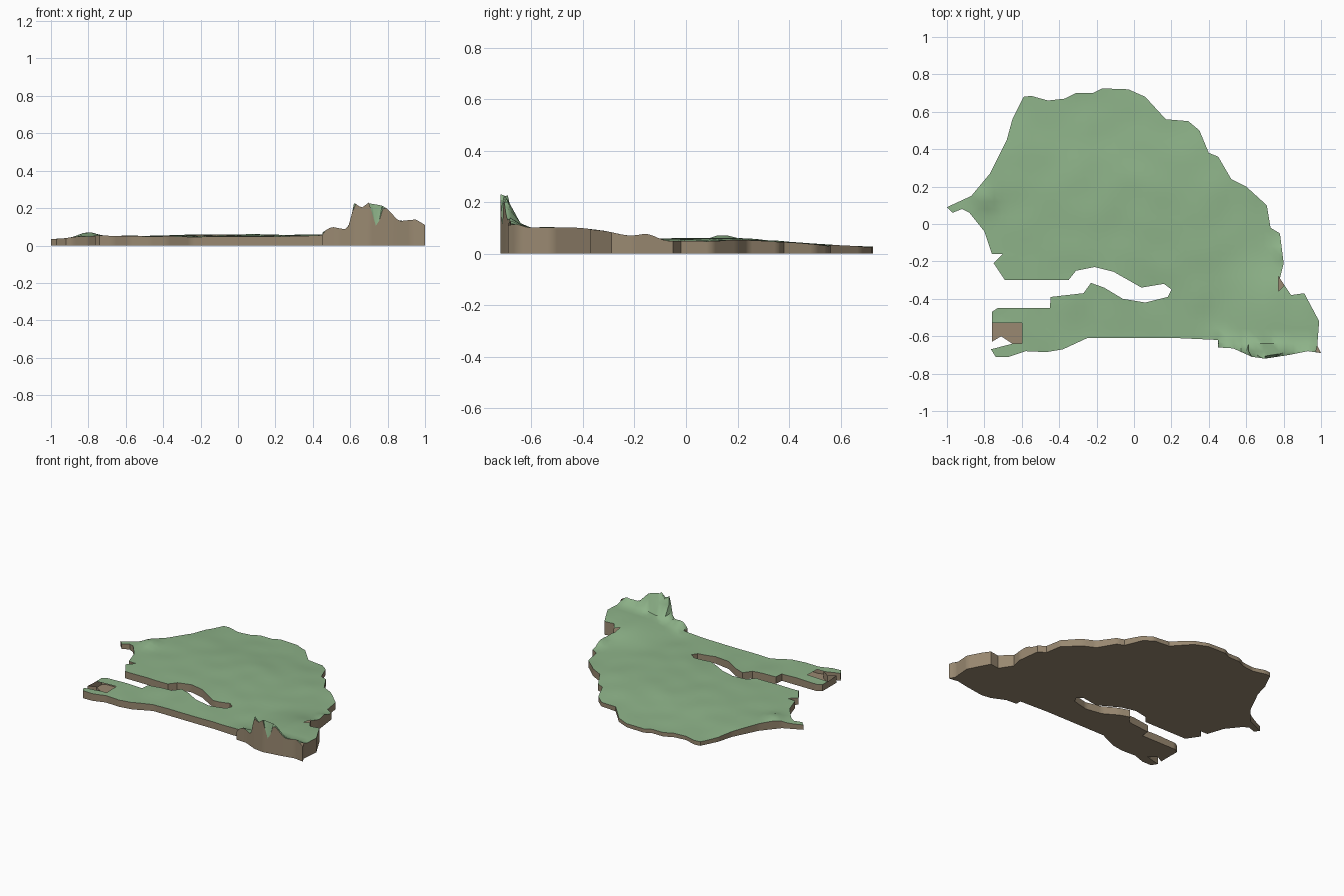
import bpy, bmesh, math
from mathutils import Vector, noise
from mathutils.geometry import delaunay_2d_cdt

if "Cube" in bpy.data.objects:
    bpy.data.objects.remove(bpy.data.objects["Cube"])

# Coast and border outline, clockwise from the western cape
OUTLINE = [
    (-1, .09), (-.87, .15), (-.77, .27), (-.68, .45), (-.65, .56), (-.59, .68), (-.55, .685),
    (-.46, .66), (-.37, .67), (-.31, .7), (-.22, .7), (-.17, .725), (-.03, .72), (.06, .68),
    (.17, .56), (.29, .55), (.35, .5), (.4, .38), (.45, .36), (.52, .24), (.6, .2), (.71, .1),
    (.73, -.02), (.78, -.05), (.8, -.21), (.78, -.29), (.84, -.38), (.91, -.37), (.99, -.52),
    (.98, -.65), (1, -.69), (.93, -.68), (.83, -.7), (.7, -.72), (.63, -.71), (.53, -.665),
    (.45, -.66), (.45, -.62), (.23, -.61), (-.25, -.61), (-.38, -.67), (-.47, -.685),
    (-.58, -.68), (-.67, -.71), (-.74, -.71), (-.765, -.67), (-.65, -.64), (-.71, -.6),
    (-.76, -.63), (-.76, -.47), (-.73, -.45), (-.45, -.45), (-.445, -.39), (-.27, -.37),
    (-.23, -.315), (-.16, -.34), (-.06, -.4), (.06, -.42), (.18, -.39), (.2, -.35),
    (.16, -.32), (.04, -.34), (-.11, -.255), (-.21, -.23), (-.31, -.25), (-.35, -.3),
    (-.69, -.3), (-.75, -.21), (-.7, -.16), (-.76, -.16), (-.8, -.04), (-.88, .06),
    (-.92, .08), (-.97, .06)]
# Skyline of the south-eastern hills: x, height
RIDGE = [(.45, .07), (.5, .1), (.58, .085), (.6, .12), (.62, .23), (.66, .2), (.7, .23),
         (.78, .215), (.86, .13), (.95, .14), (1, .11)]
SOUTH = [(.45, -.66), (.53, -.665), (.63, -.71), (.7, -.72), (.83, -.7), (1, -.69)]


def lerp(table, x):
    for (a, p), (b, q) in zip(table, table[1:]):
        if x <= b:
            return p + (q - p) * max(0, (x - a) / (b - a))
    return table[-1][1]


def smooth(t):
    t = min(1, max(0, t))
    return t * t * (3 - 2 * t)


def bump(x, y, cx, cy, r, h):
    return h * math.exp(-((x - cx) ** 2 + (y - cy) ** 2) / r ** 2)


def height(x, y):
    h = .05 - .022 * smooth((y - .2) / .5) - .018 * smooth((-x - .8) / .2)
    h += .008 * smooth((.7 - abs(x - .1)) / .5) * smooth((.5 - abs(y)) / .4)
    h += .05 * smooth((x - .4) / .35) * smooth((-y - .05) / .4)
    h += bump(x, y, -.8, .14, .06, .025) + bump(x, y, .79, -.15, .05, .02)
    h += .006 * noise.noise(Vector((x * 6, y * 6, 0)))
    if x > .45 and y < -.55:
        d = y - lerp(SOUTH, x)
        top = lerp(RIDGE, x)
        if d < .012 and .7 < x < .78:                      # gap in the outer wall
            top = .09 + .13 * abs(x - .742) / .04
        h += (top - h) * min(1, max(0, 1 - (d - .012) / .065))
    return max(.02, h)


def material(name, col):
    m = bpy.data.materials.new(name)
    m.diffuse_color = (*col, 1)
    m.use_nodes = True
    m.node_tree.nodes["Principled BSDF"].inputs["Base Color"].default_value = m.diffuse_color
    return m


def make(name, bm, mat):
    me = bpy.data.meshes.new(name)
    bm.to_mesh(me)
    bm.free()
    me.materials.append(mat)
    ob = bpy.data.objects.new(name, me)
    bpy.context.collection.objects.link(ob)
    bpy.context.view_layer.objects.active = ob
    ob.select_set(True)
    bpy.ops.object.shade_smooth_by_angle(angle=math.radians(40))
    ob.select_set(False)


green = material("grass green", (.27, .45, .25))
brown = material("earth brown", (.32, .25, .165))

# Resample the outline finely
edge = []
for a, b in zip(OUTLINE, OUTLINE[1:] + OUTLINE[:1]):
    a, b = Vector(a), Vector(b)
    n = max(1, round((b - a).length / .02))
    edge += [a.lerp(b, i / n) for i in range(n)]
N = len(edge)

# Triangulate the land with an inner grid, crest points and the border of the open patch
pts = list(edge)
pts += [Vector((-1 + .04 * i + .013, -.72 + .04 * j)) for i in range(50) for j in range(37)]
pts += [Vector((x, lerp(SOUTH, x) + .014)) for x in (.6, .62, .64, .66, .7, .72, .745, .77, .79, .82)]
k = len(pts)
pts += [Vector(p) for p in ((-.76, -.53), (-.6, -.53), (-.6, -.64), (-.65, -.64))]
cons = [(i, (i + 1) % N) for i in range(N)]
extra = [(k, k + 1), (k + 1, k + 2), (k + 2, k + 3)]
verts, _, faces, *_ = delaunay_2d_cdt(pts, cons + extra, [], 1, 1e-5)


def in_patch(c):
    return (-.77 < c.x < -.6 and -.64 < c.y < -.53) or (c.x > .98 and c.y < -.665) \
        or (.77 < c.x < .82 and -.34 < c.y < -.29 and c.x - .78 < (-.285 - c.y) * .9)


# Green land surface, left open over the patches
bm = bmesh.new()
vs = [bm.verts.new((v.x, v.y, height(v.x, v.y))) for v in verts]
for f in faces:
    c = sum((verts[i] for i in f), Vector((0, 0))) / len(f)
    if not in_patch(c):
        bm.faces.new([vs[i] for i in f])
bmesh.ops.delete(bm, geom=[v for v in bm.verts if not v.link_faces], context='VERTS')
for f in bm.faces:
    f.normal_update()
    if f.normal.z < 0:
        f.normal_flip()
make("land_surface", bm, green)

# Brown cliff walls and flat underside
bm = bmesh.new()
low = [bm.verts.new((p.x, p.y, 0)) for p in edge]
high = [bm.verts.new((p.x, p.y, height(p.x, p.y))) for p in edge]
for i in range(N):
    j = (i + 1) % N
    bm.faces.new((low[j], low[i], high[i], high[j]))
base = bm.faces.new(low)
bmesh.ops.triangulate(bm, faces=[base])
bmesh.ops.recalc_face_normals(bm, faces=bm.faces)
for f in bm.faces:
    f.normal_update()
if sum(f.normal.z for f in bm.faces) > 0:
    bmesh.ops.reverse_faces(bm, faces=bm.faces)
make("earth_base", bm, brown)
